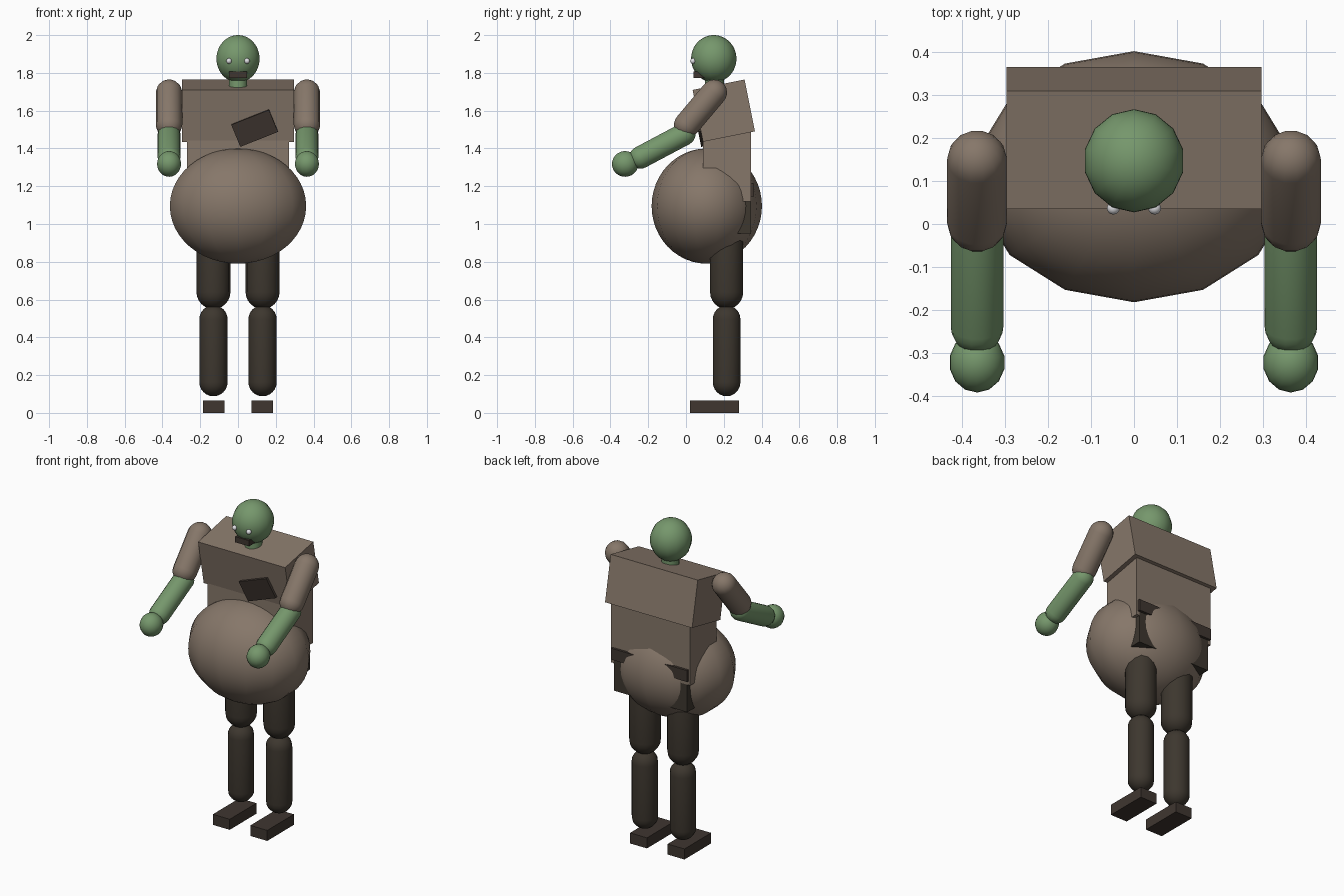
import bpy
import bmesh
import math
from mathutils import Vector, Matrix

SIDES = 14
CHEST_TILT = math.radians(11.3)

cube = bpy.data.objects.get("Cube")
if cube:
    bpy.data.objects.remove(cube, do_unlink=True)


def material(name, color):
    mat = bpy.data.materials.new(name)
    mat.use_nodes = True
    rgba = (*color, 1.0)
    mat.diffuse_color = rgba
    bsdf = next(n for n in mat.node_tree.nodes if n.type == "BSDF_PRINCIPLED")
    bsdf.inputs["Base Color"].default_value = rgba
    bsdf.inputs["Roughness"].default_value = 0.8
    return mat


SKIN = material("green_skin", (0.18, 0.31, 0.15))
SHIRT = material("brown_shirt", (0.24, 0.185, 0.143))
TROUSERS = material("dark_trousers", (0.047, 0.038, 0.028))
LEATHER = material("dark_leather", (0.05, 0.037, 0.030))
WHITE = material("eye_white", (0.75, 0.75, 0.78))


def finish(name, bm, mat, smooth):
    bmesh.ops.recalc_face_normals(bm, faces=bm.faces[:])
    mesh = bpy.data.meshes.new(name)
    bm.to_mesh(mesh)
    bm.free()
    mesh.materials.append(mat)
    for poly in mesh.polygons:
        poly.use_smooth = smooth
    obj = bpy.data.objects.new(name, mesh)
    bpy.context.scene.collection.objects.link(obj)
    return obj


def box(name, center, size, mat, rotation=None):
    bm = bmesh.new()
    bmesh.ops.create_cube(bm, size=1, matrix=Matrix.Diagonal((*size, 1)))
    obj = finish(name, bm, mat, False)
    turn = rotation if rotation else Matrix.Identity(4)
    obj.matrix_world = Matrix.Translation(center) @ turn
    return obj


def ellipsoid(name, center, radii, mat, rings=24):
    bm = bmesh.new()
    bmesh.ops.create_uvsphere(bm, u_segments=SIDES, v_segments=rings, radius=1,
                              matrix=Matrix.Diagonal((*radii, 1)))
    obj = finish(name, bm, mat, True)
    obj.location = center
    return obj


def capsule(name, start, end, radius, mat, cap_steps=6):
    """Round-ended limb between two cap centres, spun from a profile."""
    start, end = Vector(start), Vector(end)
    length = (end - start).length
    bm = bmesh.new()
    verts = []
    for base, first in ((0, -90), (length, 0)):
        for i in range(cap_steps + 1):
            a = math.radians(first + 90 * i / cap_steps)
            verts.append(bm.verts.new((radius * math.cos(a), 0,
                                       base + radius * math.sin(a))))
    edges = [bm.edges.new(pair) for pair in zip(verts, verts[1:])]
    bmesh.ops.spin(bm, geom=verts + edges, cent=(0, 0, 0), axis=(0, 0, 1),
                   angle=math.tau, steps=SIDES)
    bmesh.ops.remove_doubles(bm, verts=bm.verts[:], dist=0.0001)
    obj = finish(name, bm, mat, True)
    turn = (end - start).to_track_quat("Z", "Y").to_matrix().to_4x4()
    obj.matrix_world = Matrix.Translation(start) @ turn
    return obj


# Torso: leaning chest, straight waist, belt, hips and a big round belly
lean = Matrix.Rotation(CHEST_TILT, 4, "X")
box("chest", (0, 0.2, 1.60), (0.594, 0.28, 0.28), SHIRT, lean)
box("waist", (0, 0.217, 1.31), (0.54, 0.256, 0.38), SHIRT)
box("belt", (0, 0.225, 1.18), (0.52, 0.27, 0.07), LEATHER)
box("hips", (0, 0.217, 1.06), (0.5, 0.256, 0.22), TROUSERS)
ellipsoid("belly", (0, 0.11, 1.095), (0.37, 0.292, 0.305), SHIRT)

# Crooked patch on the chest
box("chest_patch", (0.088, 0.071, 1.508), (0.215, 0.02, 0.128), LEATHER,
    lean @ Matrix.Rotation(math.radians(-22), 4, "Y"))

# Head
ellipsoid("head", (0, 0.147, 1.875), (0.117, 0.12, 0.125), SKIN)
bm = bmesh.new()
bmesh.ops.create_cone(bm, cap_ends=True, segments=SIDES, radius1=0.05,
                      radius2=0.05, depth=0.14)
neck = finish("neck", bm, SKIN, True)
neck.location = (0, 0.15, 1.75)
for poly in neck.data.polygons:
    poly.use_smooth = abs(poly.normal.z) < 0.5
box("mouth", (0, 0.07, 1.79), (0.096, 0.06, 0.035), LEATHER)

# Paired parts
for side, s in (("left", 1), ("right", -1)):
    ellipsoid(side + "_eye", (s * 0.048, 0.037, 1.863), (0.015, 0.015, 0.015),
              WHITE, 10)
    ax = s * 0.365
    capsule(side + "_upper_arm", (ax, 0.148, 1.695), (ax, 0.005, 1.525), 0.07, SHIRT)
    capsule(side + "_forearm", (ax, -0.01, 1.475), (ax, -0.24, 1.353), 0.061, SKIN)
    ellipsoid(side + "_hand", (ax, -0.322, 1.318), (0.065, 0.07, 0.068), SKIN, 14)
    lx = s * 0.13
    capsule(side + "_thigh", (lx, 0.215, 0.92), (lx, 0.215, 0.64), 0.09, TROUSERS)
    capsule(side + "_shin", (lx, 0.215, 0.495), (lx, 0.215, 0.163), 0.075, TROUSERS)
    box(side + "_foot", (s * 0.128, 0.15, 0.0325), (0.115, 0.26, 0.065), LEATHER)
